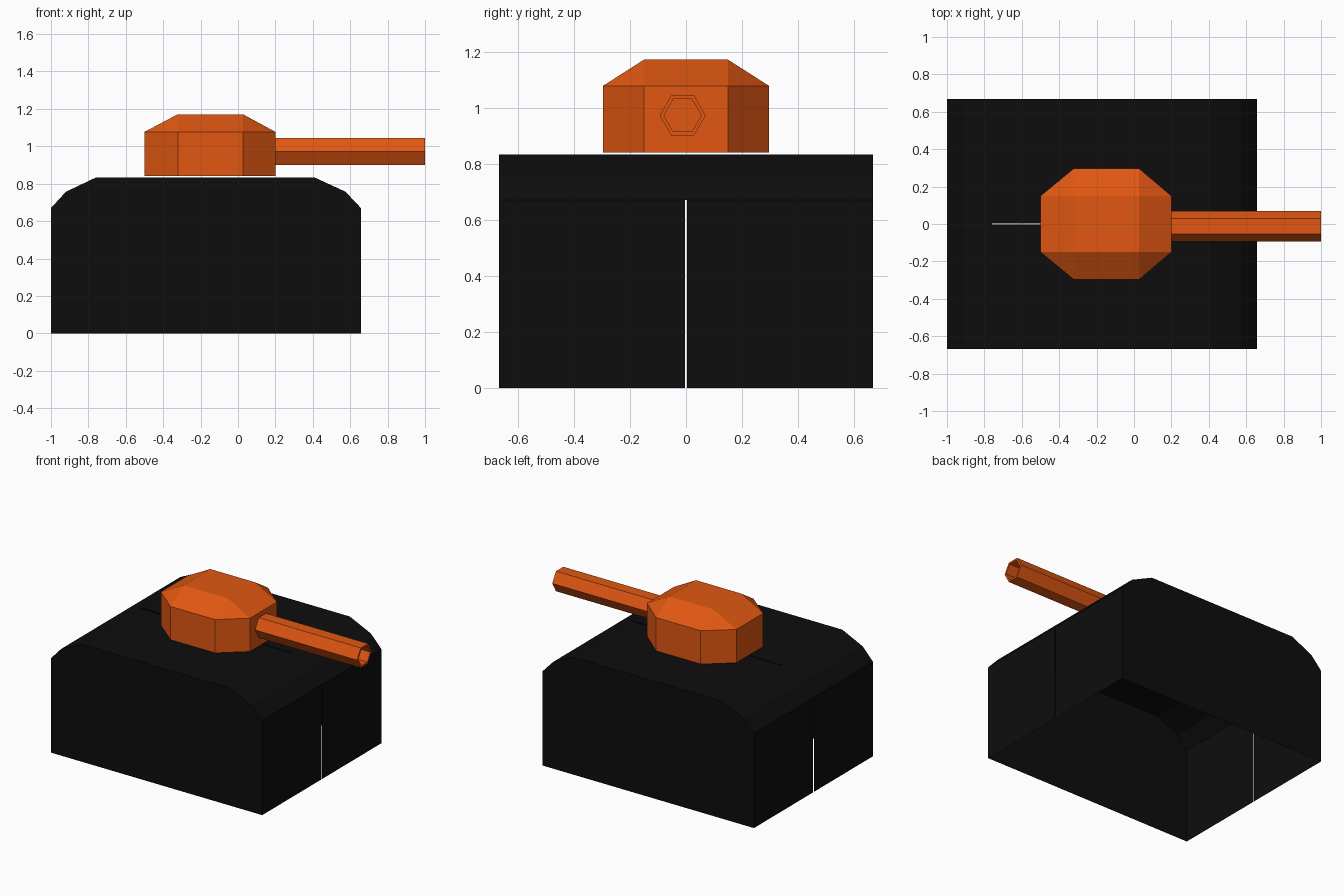
import bpy
import bmesh
from math import cos, sin, pi

default = bpy.data.objects.get("Cube")
if default:
    bpy.data.objects.remove(default, do_unlink=True)


def material(name, rgb):
    mat = bpy.data.materials.new(name)
    mat.use_nodes = True
    mat.diffuse_color = (*rgb, 1)
    mat.node_tree.nodes["Principled BSDF"].inputs["Base Color"].default_value = (*rgb, 1)
    return mat


def make_object(name, bm, mat):
    mesh = bpy.data.meshes.new(name)
    bm.to_mesh(mesh)
    bm.free()
    mesh.materials.append(mat)
    obj = bpy.data.objects.new(name, mesh)
    bpy.context.collection.objects.link(obj)
    return obj


def ring(bm, points):
    return [bm.verts.new(p) for p in points]


def bridge(bm, a, b):
    n = len(a)
    for i in range(n):
        j = (i + 1) % n
        bm.faces.new((a[i], a[j], b[j], b[i]))


black = material("black", (0.004, 0.004, 0.004))
orange = material("orange", (0.75, 0.095, 0.006))

# Hull: hollow, open-bottomed half shell, mirrored across a thin centre slit
HALF_WIDTH, SLIT = 0.667, 0.0035
profile = [(-1, 0), (-1, 0.67), (-0.92, 0.757), (-0.76, 0.833),
           (0.41, 0.833), (0.575, 0.757), (0.657, 0.67), (0.657, 0)]
bm = bmesh.new()
outer = ring(bm, [(x, HALF_WIDTH, z) for x, z in profile])
bm.faces.new(outer)
for i in range(len(profile) - 1):
    (x0, z0), (x1, z1) = profile[i], profile[i + 1]
    sloped = x0 != x1 and z0 != z1
    y = 0 if sloped else SLIT          # sloped panels meet in the middle
    a, b = ring(bm, [(x0, y, z0), (x1, y, z1)])
    bm.faces.new((outer[i], a, b, outer[i + 1]))
hull = make_object("hull_shell", bm, black)
mirror = hull.modifiers.new("Mirror", "MIRROR")
mirror.use_axis = (False, True, False)
mirror.use_mirror_merge = False

# Turret: eight-sided wall with a sloped roof up to a flat rectangle
X0, X1, X2, X3 = -0.5, -0.322, 0.027, 0.2
IN, OUT = 0.15, 0.297
plan = [(X3, -IN), (X3, IN), (X2, OUT), (X1, OUT),
        (X0, IN), (X0, -IN), (X1, -OUT), (X2, -OUT)]
bm = bmesh.new()
base = ring(bm, [(x, y, 0.84) for x, y in plan])
eave = ring(bm, [(x, y, 1.077) for x, y in plan])
roof = ring(bm, [(X2, -IN, 1.171), (X2, IN, 1.171), (X1, IN, 1.171), (X1, -IN, 1.171)])
bm.faces.new(base[::-1])
bridge(bm, base, eave)
for i in range(4):
    a, b, c = eave[2 * i], eave[2 * i + 1], eave[(2 * i + 2) % 8]
    top, following = roof[i], roof[(i + 1) % 4]
    bm.faces.new((a, b, following, top))
    bm.faces.new((b, c, following))
bm.faces.new(roof)
bmesh.ops.recalc_face_normals(bm, faces=bm.faces)
make_object("turret", bm, orange)

# Gun barrel: hollow six-sided tube
def hexagon(x, radius):
    return [(x, -0.012 + radius * cos(k * pi / 3), 0.972 + radius * sin(k * pi / 3))
            for k in range(6)]


bm = bmesh.new()
rings = [ring(bm, hexagon(x, r)) for x, r in
         ((0.19, 0.082), (1, 0.082), (1, 0.067), (0.19, 0.067))]
for i in range(4):
    bridge(bm, rings[i], rings[(i + 1) % 4])
bmesh.ops.recalc_face_normals(bm, faces=bm.faces)
make_object("gun_barrel", bm, orange)
